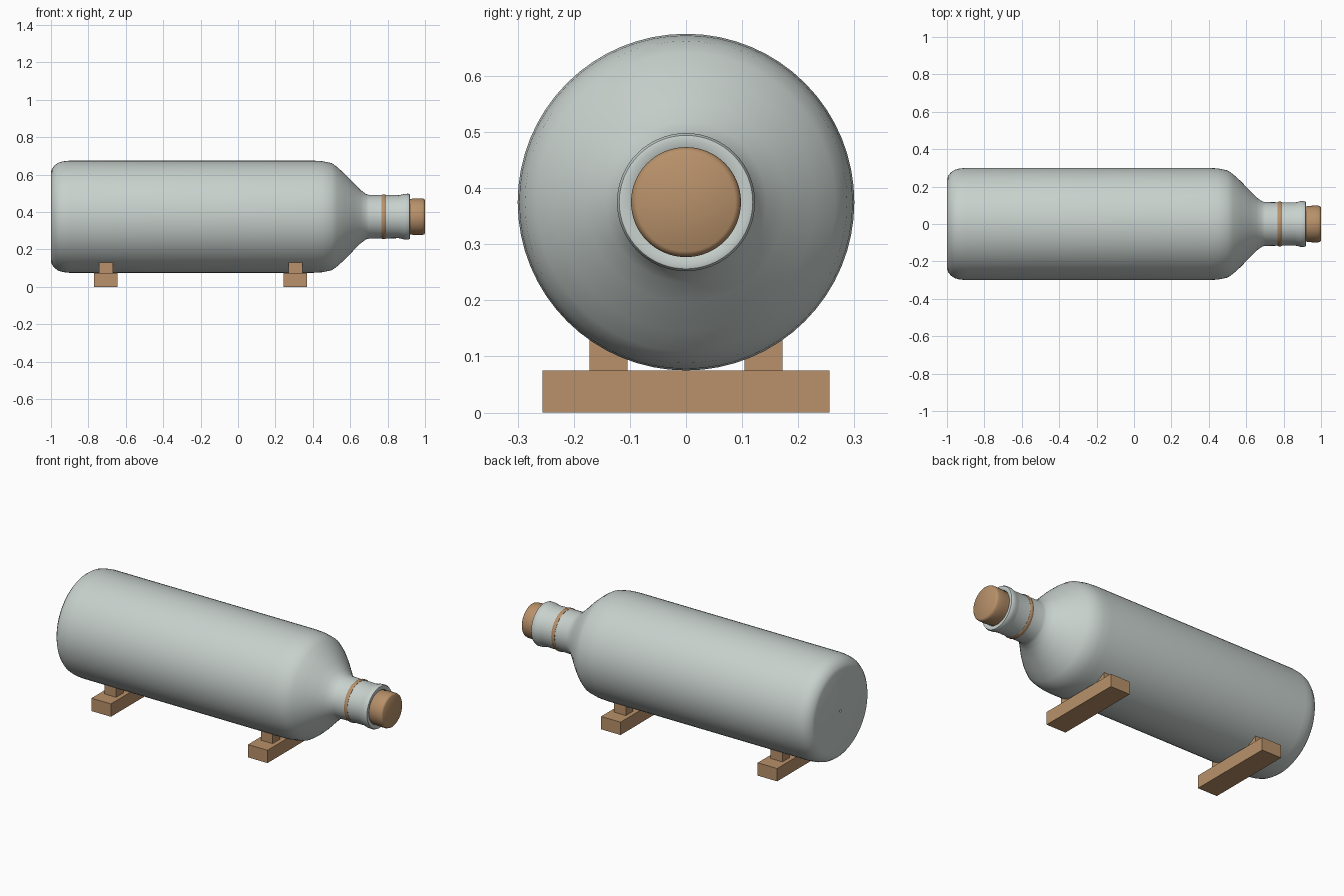
import bpy, bmesh, math

if "Cube" in bpy.data.objects:
    bpy.data.objects.remove(bpy.data.objects["Cube"])

AXIS_Z = 0.375


def material(name, rgb):
    m = bpy.data.materials.new(name)
    m.diffuse_color = (*rgb, 1)
    m.use_nodes = True
    m.node_tree.nodes["Principled BSDF"].inputs["Base Color"].default_value = m.diffuse_color
    return m


glass = material("pale_grey_green_glass", (0.578, 0.638, 0.610))
wood = material("light_wood", (0.479, 0.283, 0.144))


def add_object(name, bm, mat):
    bmesh.ops.recalc_face_normals(bm, faces=bm.faces)
    mesh = bpy.data.meshes.new(name)
    bm.to_mesh(mesh)
    bm.free()
    mesh.materials.append(mat)
    obj = bpy.data.objects.new(name, mesh)
    bpy.context.collection.objects.link(obj)
    return obj


def lathe(name, profile, mat, closed=False, steps=64):
    """Spin (x, radius) points around the bottle's lengthwise axis."""
    bm = bmesh.new()
    rings = []
    for x, r in profile:
        if r == 0:
            rings.append([bm.verts.new((x, 0, AXIS_Z))] * steps)
        else:
            angles = [2 * math.pi * i / steps for i in range(steps)]
            rings.append([bm.verts.new((x, r * math.cos(a), AXIS_Z + r * math.sin(a)))
                          for a in angles])
    pairs = list(zip(rings, rings[1:]))
    if closed:
        pairs.append((rings[-1], rings[0]))
    for a, b in pairs:
        for i in range(steps):
            j = (i + 1) % steps
            corners = list(dict.fromkeys((a[i], a[j], b[j], b[i])))
            bm.faces.new(corners)
    obj = add_object(name, bm, mat)
    bpy.ops.object.select_all(action='DESELECT')
    obj.select_set(True)
    bpy.context.view_layer.objects.active = obj
    bpy.ops.object.shade_smooth_by_angle(angle=math.radians(40))
    return obj


def box(name, lo, hi, mat):
    bm = bmesh.new()
    bmesh.ops.create_cube(bm, size=1)
    for v in bm.verts:
        v.co = [(l + h) / 2 + c * (h - l) for c, l, h in zip(v.co, lo, hi)]
    return add_object(name, bm, mat)


# Bottle: pierced base, rounded heel, straight body, shoulder, neck and lip
lathe("bottle", [
    (-0.985, 0), (-0.985, 0.007), (-1, 0.007), (-1, 0.24), (-0.994, 0.257),
    (-0.98, 0.275), (-0.96, 0.289), (-0.935, 0.296), (-0.9, 0.3),
    (0.4, 0.3), (0.45, 0.297), (0.5, 0.287), (0.53, 0.266), (0.57, 0.23),
    (0.62, 0.178), (0.655, 0.143), (0.685, 0.121), (0.7, 0.117),
    (0.86, 0.115), (0.875, 0.118), (0.89, 0.122), (0.91, 0.123),
    (0.918, 0.119), (0.92, 0.111), (0.915, 0.097), (0.86, 0.095)], glass)

# Cork with softly rounded rim
lathe("cork", [
    (0.86, 0), (0.86, 0.094), (0.92, 0.094), (0.935, 0.097), (0.96, 0.098),
    (0.985, 0.098), (0.995, 0.095), (1, 0.088), (1, 0)], wood)

# Thin band around the neck
lathe("neck_band", [
    (0.768, 0.112), (0.768, 0.117), (0.773, 0.12), (0.785, 0.12),
    (0.79, 0.117), (0.79, 0.112)], wood, closed=True)

# Two cradle supports, each with a pair of pegs
for end, x in (("rear", -0.706), ("neck", 0.307)):
    box(end + "_cradle_base", (x - 0.063, -0.256, 0), (x + 0.063, 0.256, 0.075), wood)
    for side, s in (("left", -1), ("right", 1)):
        y0, y1 = sorted((s * 0.104, s * 0.172))
        box(f"{end}_{side}_peg", (x - 0.038, y0, 0.075), (x + 0.038, y1, 0.13), wood)
